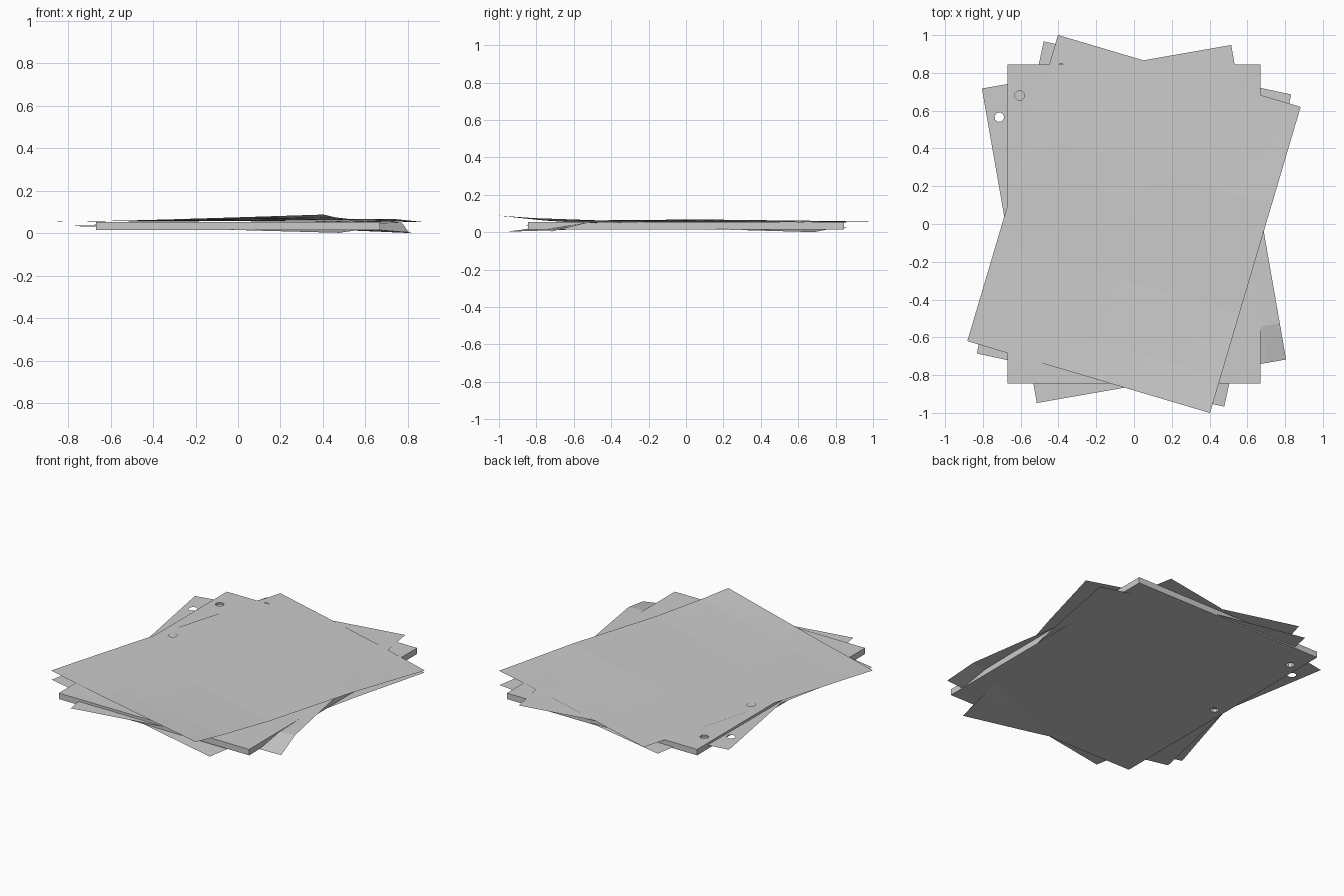
import bpy, bmesh, math

if "Cube" in bpy.data.objects:
    bpy.data.objects.remove(bpy.data.objects["Cube"])

W, H = 0.67, 0.845            # half size of a page
HOLE_X, HOLE_R, CELL = -0.605, 0.026, 0.035
HOLES_Y = (-0.68, 0.0, 0.68)
COLS = (-W, -0.2, 0.25, W)    # where page heights are given
ROWS = (-H, -0.65, -0.3, 0.3, H)


def locate(v, knots):
    for i in range(len(knots) - 2):
        if v < knots[i + 1]:
            break
    else:
        i = len(knots) - 2
    return i, (v - knots[i]) / (knots[i + 1] - knots[i])


def height(x, y, table):
    i, u = locate(x, COLS)
    j, v = locate(y, ROWS)
    low = table[j][i] * (1 - u) + table[j][i + 1] * u
    high = table[j + 1][i] * (1 - u) + table[j + 1][i + 1] * u
    return low * (1 - v) + high * v


def page(name, turn, table, thickness=0):
    """Bent rectangular page with three punched holes on its left margin."""
    xs = sorted(set(COLS + (HOLE_X - CELL, HOLE_X + CELL, 0.0, 0.46, 0.57)))
    ys = sorted(set(ROWS + tuple(h + s * CELL for h in HOLES_Y for s in (-1, 1))
                    + (-0.48, -0.15, 0.15, 0.5)))
    bm = bmesh.new()

    def vert(x, y):
        return bm.verts.new((x, y, height(x, y, table)))

    grid = [[vert(x, y) for x in xs] for y in ys]
    for j in range(len(ys) - 1):
        for i in range(len(xs) - 1):
            c = [grid[j + 1][i + 1], grid[j + 1][i], grid[j][i], grid[j][i + 1]]
            mx, my = (xs[i] + xs[i + 1]) / 2, (ys[j] + ys[j + 1]) / 2
            if abs(mx - HOLE_X) < 0.001 and any(abs(my - h) < 0.001 for h in HOLES_Y):
                # octagonal hole inside this cell
                o = [vert(mx + HOLE_R * math.cos(math.radians(22.5 + 45 * k)),
                          my + HOLE_R * math.sin(math.radians(22.5 + 45 * k)))
                     for k in range(8)]
                for k in range(4):
                    a, b, n = o[2 * k], o[2 * k + 1], o[(2 * k + 2) % 8]
                    bm.faces.new((c[k], b, a))
                    bm.faces.new((c[k], c[(k + 1) % 4], n, b))
            else:
                bm.faces.new(c)
    bmesh.ops.recalc_face_normals(bm, faces=bm.faces)
    if sum(f.normal.z for f in bm.faces) < 0:
        bmesh.ops.reverse_faces(bm, faces=bm.faces)
    mesh = bpy.data.meshes.new(name)
    bm.to_mesh(mesh)
    bm.free()
    obj = bpy.data.objects.new(name, mesh)
    bpy.context.collection.objects.link(obj)
    obj.rotation_euler.z = math.radians(turn)
    if thickness:
        mod = obj.modifiers.new("thickness", 'SOLIDIFY')
        mod.thickness = thickness
        mod.offset = -1
    return obj


# Solid pile of pages
page("paper_pile", 0, [[0.053] * 4] * 5, 0.038)

# Loose page on top, front right corner lifted
page("top_page", -16.5, [
    (0.053, 0.062, 0.075, 0.088),
    (0.055, 0.060, 0.067, 0.075),
    (0.056, 0.058, 0.060, 0.063),
    (0.057, 0.060, 0.066, 0.068),
    (0.055, 0.058, 0.060, 0.052)])

# Page slipped into the pile, right side over the top, corner drooping
page("upper_page", 9.9, [
    (0.037, 0.037, 0.036, 0.004),
    (0.037, 0.038, 0.045, 0.050),
    (0.037, 0.040, 0.050, 0.057),
    (0.037, 0.042, 0.054, 0.060),
    (0.038, 0.045, 0.055, 0.055)])

# Page slipped in low, right corners drooping to the ground
page("lower_page", -12.1, [
    (0.034, 0.028, 0.013, 0.002),
    (0.034, 0.030, 0.018, 0.008),
    (0.035, 0.033, 0.028, 0.020),
    (0.033, 0.032, 0.029, 0.015),
    (0.021, 0.022, 0.018, 0.000)])
